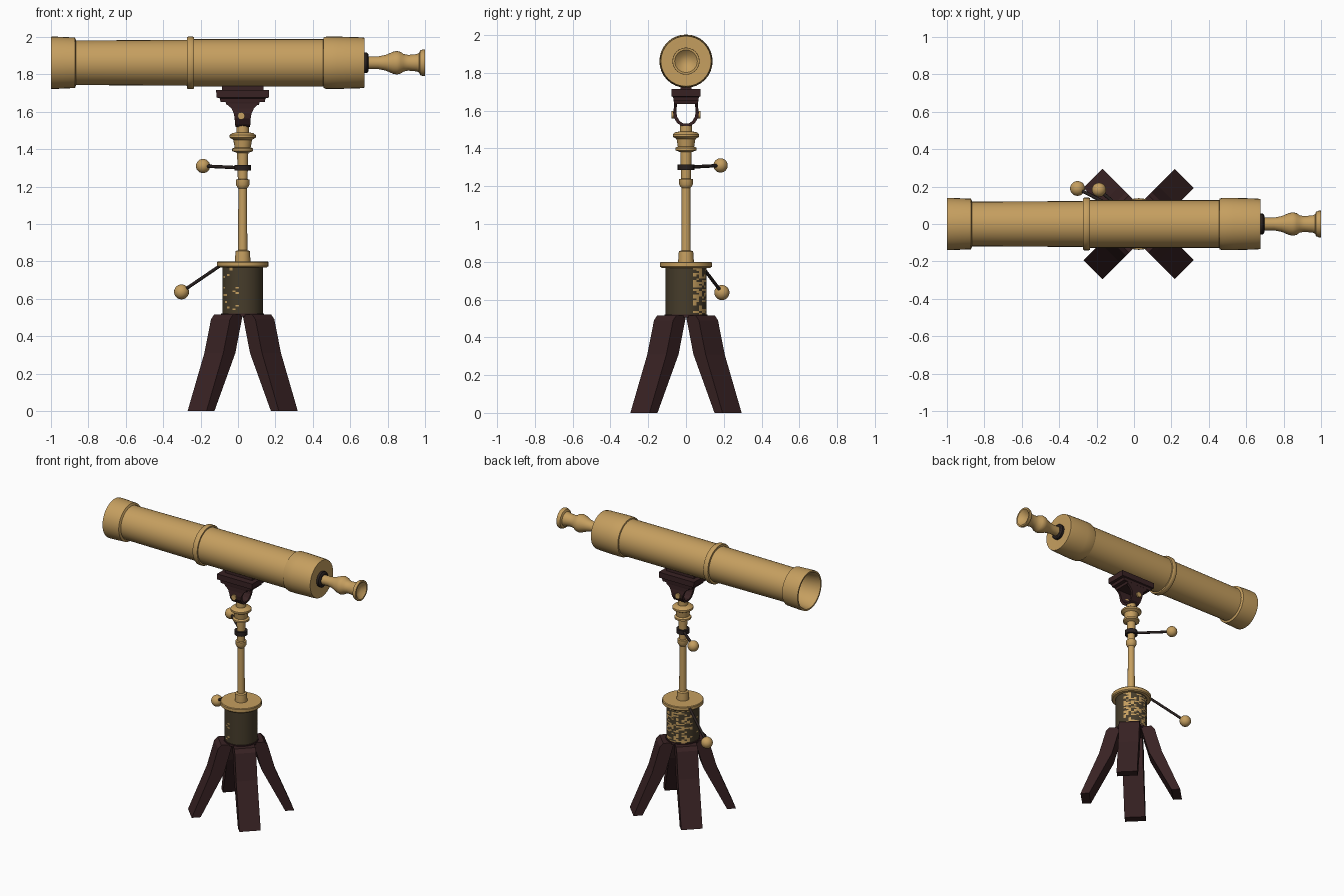
import bpy, bmesh, math, random
from mathutils import Vector, Matrix

if "Cube" in bpy.data.objects:
    bpy.data.objects.remove(bpy.data.objects["Cube"])

random.seed(4)
CX = 0.025      # column centre in x
AXIS = 1.862    # telescope axis height


def material(name, rgb):
    m = bpy.data.materials.new(name)
    m.diffuse_color = (*rgb, 1)
    m.use_nodes = True
    m.node_tree.nodes["Principled BSDF"].inputs["Base Color"].default_value = m.diffuse_color
    return m


BRASS = material("brass", (0.56, 0.345, 0.115))
WOOD = material("dark_wood", (0.040, 0.016, 0.017))
OLIVE = material("olive_bronze", (0.062, 0.046, 0.024))
DARK = material("dark_iron", (0.022, 0.015, 0.014))


def finish(bm, name, mats, smooth=True):
    bmesh.ops.remove_doubles(bm, verts=bm.verts, dist=1e-5)
    bmesh.ops.recalc_face_normals(bm, faces=bm.faces)
    me = bpy.data.meshes.new(name)
    bm.to_mesh(me)
    bm.free()
    ob = bpy.data.objects.new(name, me)
    bpy.context.collection.objects.link(ob)
    for m in mats:
        me.materials.append(m)
    if smooth:
        bpy.ops.object.select_all(action='DESELECT')
        ob.select_set(True)
        bpy.context.view_layer.objects.active = ob
        bpy.ops.object.shade_smooth_by_angle(angle=math.radians(32))
    return ob


def lathe(name, profile, mat, along_x=False, sides=32):
    """Spin (position, radius) pairs round the telescope axis or the column."""
    bm = bmesh.new()
    vs = [bm.verts.new((r, 0, p)) for p, r in profile]
    es = [bm.edges.new(e) for e in zip(vs, vs[1:])]
    bmesh.ops.spin(bm, geom=vs + es, cent=(0, 0, 0), axis=(0, 0, 1),
                   angle=math.tau, steps=sides, use_duplicate=False)
    if along_x:
        m = Matrix.Translation((0, 0, AXIS)) @ Matrix.Rotation(math.pi / 2, 4, 'Y')
    else:
        m = Matrix.Translation((CX, 0, 0))
    bmesh.ops.transform(bm, matrix=m, verts=bm.verts)
    return finish(bm, name, [mat])


def loft(name, rings, mat):
    """Skin a stack of four-cornered rings and close both ends."""
    bm = bmesh.new()
    rows = [[bm.verts.new(c) for c in ring] for ring in rings]
    for a, b in zip(rows, rows[1:]):
        for i in range(4):
            j = (i + 1) % 4
            bm.faces.new((a[i], a[j], b[j], b[i]))
    bm.faces.new(rows[0])
    bm.faces.new(rows[-1])
    return finish(bm, name, [mat], False)


def rect(z, hx, hy):
    return [(CX + sx * hx, sy * hy, z) for sx, sy in ((-1, -1), (1, -1), (1, 1), (-1, 1))]


def rod(name, a, b, r, mat):
    a, b = Vector(a), Vector(b)
    bm = bmesh.new()
    bmesh.ops.create_cone(bm, cap_ends=True, segments=12, radius1=r, radius2=r, depth=(b - a).length)
    rot = (b - a).to_track_quat('Z', 'Y').to_matrix().to_4x4()
    bmesh.ops.transform(bm, matrix=Matrix.Translation((a + b) / 2) @ rot, verts=bm.verts)
    return finish(bm, name, [mat])


def ball(name, c, r, mat):
    bm = bmesh.new()
    bmesh.ops.create_uvsphere(bm, u_segments=20, v_segments=12, radius=r,
                              matrix=Matrix.Translation(c))
    return finish(bm, name, [mat])


# Telescope body
lathe("objective_hood", [(-0.80, 0.0), (-0.80, 0.112), (-0.90, 0.112), (-0.99, 0.122), (-1.0, 0.128),
                         (-1.0, 0.139), (-0.98, 0.14), (-0.872, 0.135), (-0.865, 0.12)], BRASS, True)
lathe("front_tube", [(-0.87, 0.119), (-0.25, 0.123)], BRASS, True)
lathe("tube_ring", [(-0.272, 0.12), (-0.272, 0.137), (-0.265, 0.141), (-0.243, 0.141),
                    (-0.235, 0.137), (-0.235, 0.12)], BRASS, True)
lathe("rear_tube", [(-0.25, 0.127), (0.48, 0.127)], BRASS, True)
lathe("rear_cap", [(0.455, 0.125), (0.458, 0.135), (0.472, 0.14), (0.53, 0.14), (0.66, 0.136),
                   (0.677, 0.133), (0.677, 0.11), (0.67, 0.0)], BRASS, True)

# Eyepiece
lathe("eyepiece_collar", [(0.66, 0.055), (0.69, 0.055), (0.697, 0.045), (0.697, 0.0)], DARK, True, 24)
lathe("eyepiece", [(0.69, 0.034), (0.75, 0.034), (0.79, 0.042), (0.83, 0.059), (0.85, 0.063),
                   (0.87, 0.058), (0.885, 0.047), (0.91, 0.042), (0.955, 0.046), (0.968, 0.052),
                   (0.974, 0.066), (0.99, 0.072), (1.0, 0.071), (1.0, 0.06), (0.975, 0.035),
                   (0.965, 0.0)], BRASS, True, 24)

# Saddle under the tube
loft("saddle", [rect(1.652, 0.118, 0.066), rect(1.672, 0.122, 0.068), rect(1.676, 0.14, 0.076),
                rect(1.716, 0.142, 0.076)], WOOD)
loft("saddle_pad", [rect(1.71, 0.11, 0.03), rect(1.745, 0.11, 0.03)], WOOD)
loft("bracket_plate", [rect(1.636, 0.086, 0.062), rect(1.655, 0.092, 0.066)], WOOD)

# U-shaped bracket: (outer y, outer z, inner y, inner z, half width in x)
half = [(0.064, 1.645, 0.046, 1.645, 0.088), (0.064, 1.618, 0.049, 1.618, 0.060),
        (0.068, 1.59, 0.051, 1.59, 0.047), (0.066, 1.565, 0.047, 1.568, 0.043),
        (0.046, 1.533, 0.034, 1.545, 0.041), (0.02, 1.518, 0.015, 1.532, 0.038)]
path = half + [(-yo, zo, -yi, zi, w) for yo, zo, yi, zi, w in reversed(half)]
loft("u_bracket", [[(CX - w, yo, zo), (CX + w, yo, zo), (CX + w, yi, zi), (CX - w, yi, zi)]
                   for yo, zo, yi, zi, w in path], WOOD)
for side, s in (("front", -1), ("back", 1)):
    rod(side + "_pivot_bolt", (CX - 0.008, s * 0.05, 1.578), (CX - 0.008, s * 0.077, 1.578), 0.02, BRASS)

# Turned column
lathe("column", [(1.53, 0.0), (1.53, 0.033), (1.49, 0.033), (1.485, 0.058), (1.475, 0.070),
                 (1.462, 0.070), (1.45, 0.050), (1.41, 0.043), (1.403, 0.056), (1.39, 0.056),
                 (1.38, 0.030), (1.24, 0.026), (1.237, 0.036), (1.21, 0.036), (1.195, 0.028),
                 (1.19, 0.023), (0.86, 0.025), (0.855, 0.038), (0.80, 0.042), (0.79, 0.042)],
      BRASS, sides=24)
lathe("clamp_collar", [(1.285, 0.02), (1.285, 0.044), (1.315, 0.044), (1.315, 0.02)], DARK, sides=20)
lathe("top_plate", [(0.80, 0.0), (0.80, 0.134), (0.795, 0.138), (0.775, 0.138), (0.768, 0.13),
                    (0.768, 0.0)], BRASS)

# Barrel with worn brass streaks, mostly round the back
rows = 26
barrel = lathe("barrel", [(0.52 + 0.25 * i / rows, 0.109) for i in range(rows + 1)], OLIVE, sides=36)
barrel.data.materials.append(BRASS)
for p in barrel.data.polygons:
    x, y, z = p.center
    chance = 0.42 if y > 0.045 else (0.06 if x < CX and y < 0 else 0.0)
    if random.random() < chance:
        p.material_index = 1
lathe("barrel_base", [(0.522, 0.0), (0.522, 0.115), (0.505, 0.115), (0.505, 0.0)], WOOD)

# Clamp levers with ball ends
for name, a, b, r in (("upper", (CX, 0.0, 1.30), (-0.187, 0.183, 1.31), 0.038),
                      ("lower", (-0.08, 0.075, 0.788), (-0.302, 0.19, 0.637), 0.040)):
    rod(name + "_lever", a, b, 0.009, DARK)
    ball(name + "_lever_ball", b, r, BRASS)

# Four splayed legs: (z, inner radius, outer radius)
steps = [(0.0, 0.285, 0.345), (0.31, 0.127, 0.218), (0.49, 0.078, 0.168), (0.515, 0.07, 0.145)]
for k, name in enumerate(("back_right", "back_left", "front_left", "front_right")):
    ang = math.pi / 4 + k * math.pi / 2
    d = Vector((math.cos(ang), math.sin(ang), 0))
    t = Vector((-d.y, d.x, 0)) * 0.0715
    rings = []
    for z, ri, ro in steps:
        c = Vector((CX, 0, z))
        rings.append([c + d * ri - t, c + d * ro - t, c + d * ro + t, c + d * ri + t])
    loft(name + "_leg", rings, WOOD)
